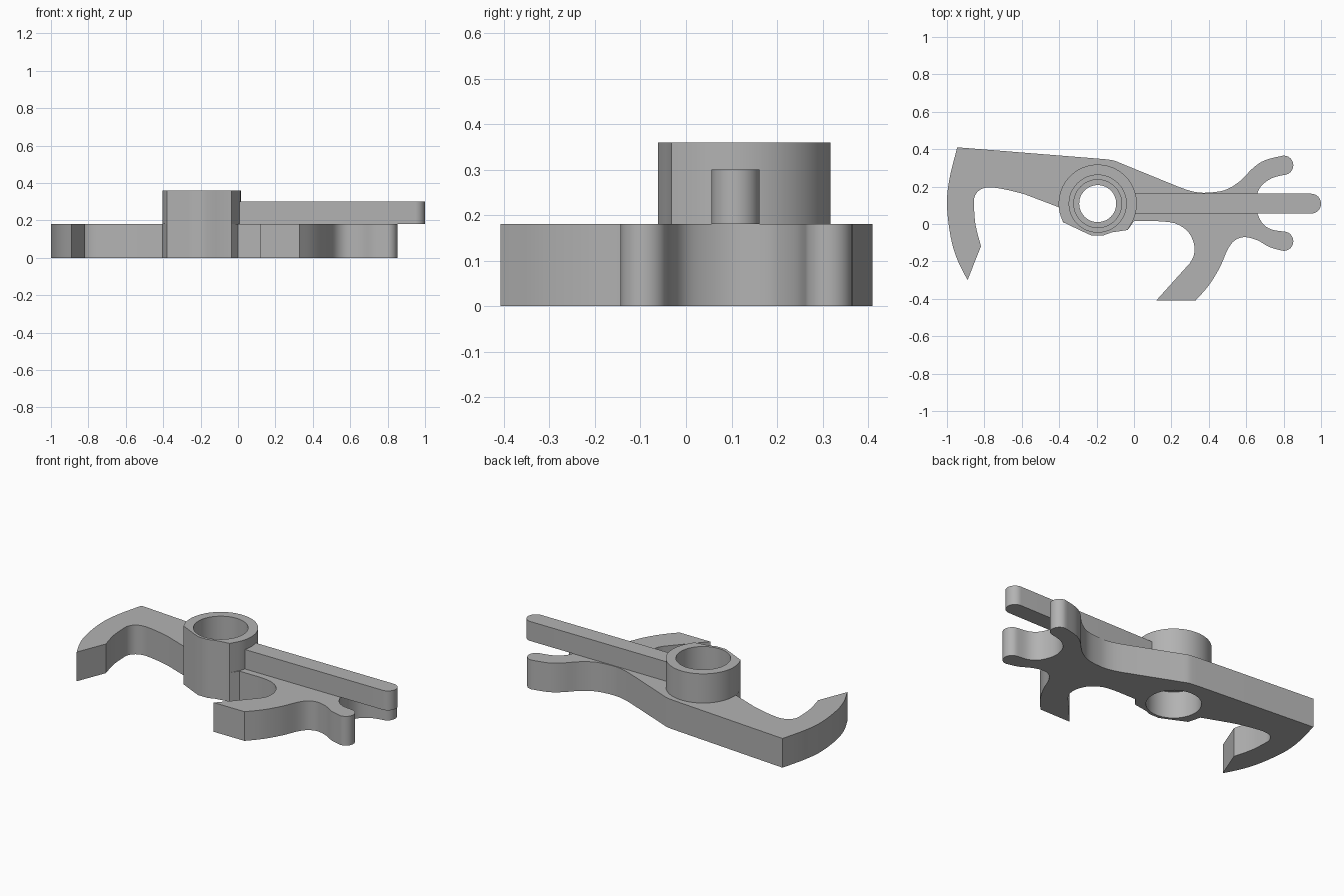
import bpy, bmesh
from math import cos, sin, radians
from mathutils import Vector

cube = bpy.data.objects.get("Cube")
if cube:
    bpy.data.objects.remove(cube, do_unlink=True)

grey = bpy.data.materials.new("plain_grey")
grey.use_nodes = True
colour = (0.45, 0.45, 0.45, 1)
grey.diffuse_color = colour
grey.node_tree.nodes["Principled BSDF"].inputs["Base Color"].default_value = colour

HUB = (-0.194, 0.109)
PLATE_TOP, BAR_TOP, HUB_TOP = 0.18, 0.30, 0.36
HUB_RADIUS, BORE = 0.209, 0.153


def arc(centre, radius, start, end, steps):
    """Points along a circular arc, angles in degrees."""
    angles = [radians(start + (end - start) * i / steps) for i in range(steps + 1)]
    return [(centre[0] + radius * cos(a), centre[1] + radius * sin(a)) for a in angles]


def smooth(points, steps=4):
    """Smooth curve through the points, keeping both ends as corners."""
    pts = [Vector(p) for p in [points[0], *points, points[-1]]]
    out = []
    for a, b, c, d in zip(pts, pts[1:], pts[2:], pts[3:]):
        for i in range(steps):
            t = i / steps
            out.append(b + (c - a) * t / 2
                       + (2 * a - 5 * b + 4 * c - d) * t * t / 2
                       + (3 * b - a - 3 * c + d) * t ** 3 / 2)
    return [tuple(p) for p in out] + [tuple(points[-1])]


def finish(name, bm):
    bmesh.ops.remove_doubles(bm, verts=bm.verts, dist=0.0005)
    bmesh.ops.recalc_face_normals(bm, faces=bm.faces)
    mesh = bpy.data.meshes.new(name)
    bm.to_mesh(mesh)
    bm.free()
    mesh.materials.append(grey)
    obj = bpy.data.objects.new(name, mesh)
    bpy.context.collection.objects.link(obj)
    return obj


def extrude(name, outline, bottom, top):
    """Solid prism from a flat outline."""
    clean = [p for i, p in enumerate(outline)
             if (Vector(p) - Vector(outline[i - 1])).length > 0.001]
    bm = bmesh.new()
    base = bm.faces.new([bm.verts.new((x, y, bottom)) for x, y in clean])
    lifted = bmesh.ops.extrude_face_region(bm, geom=[base], use_keep_orig=True)["geom"]
    verts = [g for g in lifted if isinstance(g, bmesh.types.BMVert)]
    bmesh.ops.translate(bm, verts=verts, vec=(0, 0, top - bottom))
    return finish(name, bm)


def activate(obj):
    bpy.ops.object.select_all(action="DESELECT")
    obj.select_set(True)
    bpy.context.view_layer.objects.active = obj


# Flat lever plate: hooked end, forked end and lower spur
hook_back = smooth([(-0.89, -0.30), (-0.945, -0.19), (-0.98, -0.07), (-1, 0.10),
                    (-0.987, 0.24), (-0.945, 0.41)])
upper_edge = smooth([(-0.16, 0.347), (-0.11, 0.34), (-0.066, 0.323)])
upper_fork = smooth([(0.245, 0.196), (0.31, 0.175), (0.378, 0.167), (0.485, 0.181),
                     (0.566, 0.229), (0.635, 0.298), (0.70, 0.341), (0.80, 0.366)])
upper_tip = arc((0.80, 0.314), 0.052, 90, -90, 12)
fork_web = smooth([(0.80, 0.262), (0.737, 0.245), (0.684, 0.207), (0.66, 0.164),
                   (0.65, 0.11), (0.66, 0.056), (0.69, 0), (0.737, -0.03), (0.80, -0.04)])
lower_tip = arc((0.80, -0.092), 0.052, 90, -90, 12)
spur_outer = smooth([(0.80, -0.144), (0.726, -0.124), (0.66, -0.087), (0.592, -0.07),
                     (0.54, -0.087), (0.502, -0.134), (0.459, -0.232), (0.40, -0.328),
                     (0.33, -0.408)])
spur_inner = smooth([(0.298, -0.21), (0.32, -0.167), (0.32, -0.104), (0.287, -0.039),
                     (0.218, 0.004), (0.127, 0.015)])
hub_front = [(-0.034, -0.032), (-0.12, -0.045), (-0.164, -0.061), (-0.228, -0.061),
             (-0.264, -0.045), (-0.38, 0.01)]
hook_inner = smooth([(-0.585, 0.159), (-0.68, 0.183), (-0.772, 0.196), (-0.826, 0.181),
                     (-0.853, 0.143), (-0.855, 0.09), (-0.847, -0.006), (-0.818, -0.119)])
plate = extrude("lever_plate", hook_back + upper_edge + upper_fork + upper_tip + fork_web
                + lower_tip + spur_outer + [(0.12, -0.408)] + spur_inner + [(0, 0.015)]
                + hub_front + [(-0.403, 0.09)] + hook_inner, 0, PLATE_TOP)

# Raised collar, trimmed flush with the front edge of the plate
collar = extrude("hub_collar", arc(HUB, HUB_RADIUS, 208, -26, 48) + hub_front,
                 PLATE_TOP, HUB_TOP)

# Bore through plate and collar
cutter = extrude("bore_cutter", arc(HUB, BORE, 0, 352.5, 47), -0.1, HUB_TOP + 0.1)
cutter.hide_render = True
for part in (plate, collar):
    cut = part.modifiers.new("bore", "BOOLEAN")
    cut.operation, cut.solver, cut.object = "DIFFERENCE", "EXACT", cutter
    activate(part)
    bpy.ops.object.modifier_apply(modifier=cut.name)
bpy.data.objects.remove(cutter, do_unlink=True)

# Stepped lip halfway down the bore
bm = bmesh.new()
section = [(BORE + 0.002, 0.165), (0.099, 0.165), (0.099, 0.18),
           (0.128, 0.18), (0.128, 0.195), (BORE + 0.002, 0.195)]
ring = [bm.verts.new((HUB[0] + r, HUB[1], z)) for r, z in section]
edges = [bm.edges.new((ring[i - 1], ring[i])) for i in range(len(ring))]
bmesh.ops.spin(bm, geom=ring + edges, cent=(*HUB, 0), axis=(0, 0, 1),
               angle=radians(360), steps=48)
lip = finish("bore_lip", bm)

# Straight bar with a rounded end
half = 0.053
bar = extrude("pointer_bar", [(-0.01, HUB[1] + half)]
              + arc((1 - half, HUB[1]), half, 90, -90, 16)
              + [(-0.01, HUB[1] - half)], PLATE_TOP, BAR_TOP)

for part in (plate, collar, lip, bar):
    activate(part)
    bpy.ops.object.shade_smooth_by_angle(angle=radians(25))
